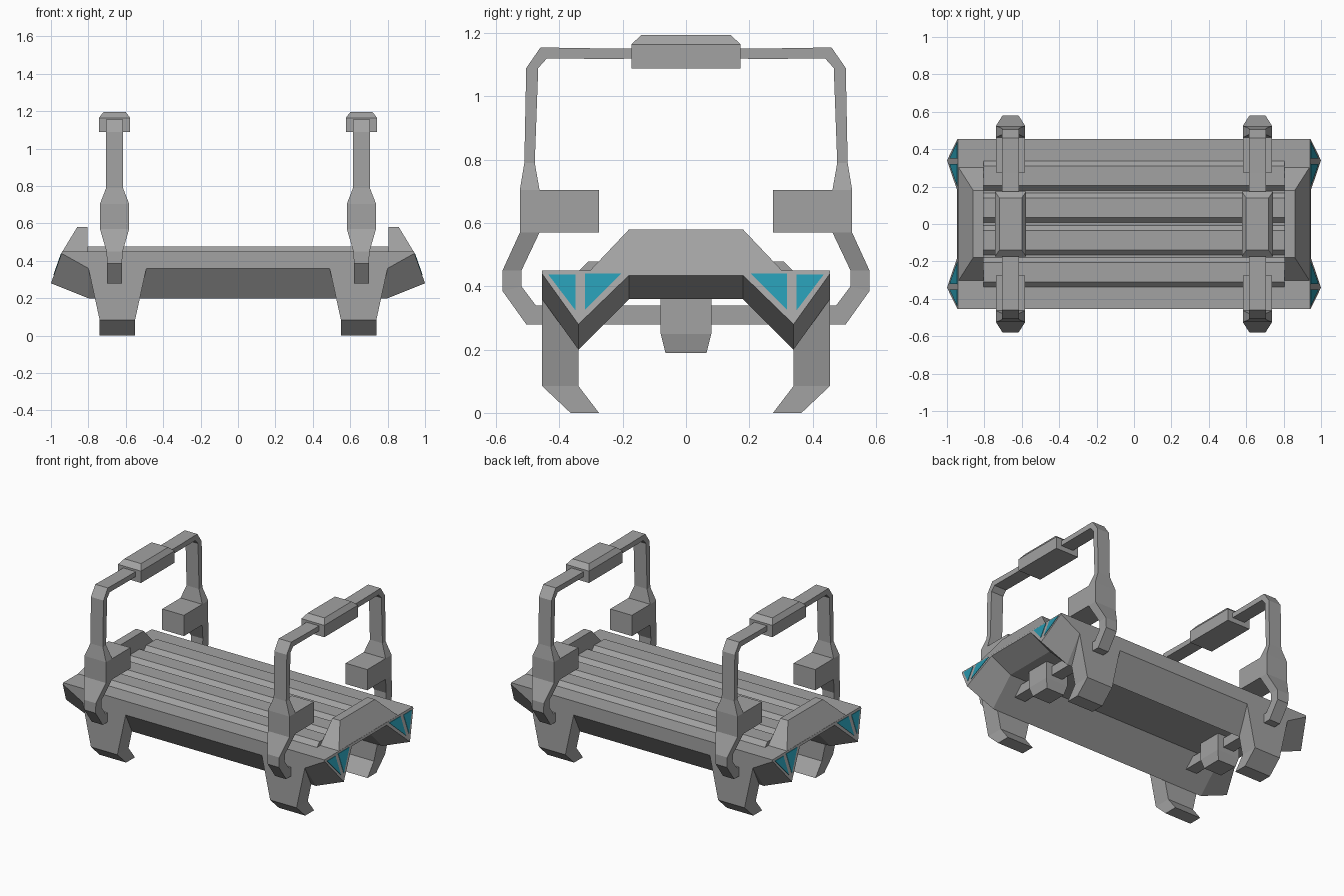
import bpy
import bmesh

cube = bpy.data.objects.get("Cube")
if cube:
    bpy.data.objects.remove(cube, do_unlink=True)


def material(name, rgb):
    mat = bpy.data.materials.new(name)
    mat.use_nodes = True
    mat.diffuse_color = (*rgb, 1)
    mat.node_tree.nodes["Principled BSDF"].inputs["Base Color"].default_value = (*rgb, 1)
    return mat


METAL = material("grey metal", (0.36, 0.36, 0.36))
GLASS = material("teal glass", (0.02, 0.31, 0.42))


def loft(name, sections, caps=(), closed=True, mirror_y=False, mirror_x=True, mat=METAL):
    """Skin a row of matching sections; caps are (section index, point indices)."""
    bm = bmesh.new()
    for sx in ((1, -1) if mirror_x else (1,)):
        for sy in ((1, -1) if mirror_y else (1,)):
            rows = [[bm.verts.new((x * sx, y * sy, z)) for x, y, z in s] for s in sections]
            count = len(rows[0])
            for a, b in zip(rows, rows[1:]):
                for i in range(count if closed else count - 1):
                    j = (i + 1) % count
                    bm.faces.new((a[i], a[j], b[j], b[i]))
            for row, points in caps:
                bm.faces.new([rows[row][p] for p in points])
    bmesh.ops.remove_doubles(bm, verts=bm.verts, dist=0.0001)
    bmesh.ops.recalc_face_normals(bm, faces=bm.faces)
    mesh = bpy.data.meshes.new(name)
    bm.to_mesh(mesh)
    bm.free()
    mesh.materials.append(mat)
    obj = bpy.data.objects.new(name, mesh)
    bpy.context.collection.objects.link(obj)
    return obj


def block(name, layers, **options):
    """Stack of rectangles, each given as x0, x1, y0, y1, z."""
    sections = [[(x0, y0, z), (x1, y0, z), (x1, y1, z), (x0, y1, z)]
                for x0, x1, y0, y1, z in layers]
    return loft(name, sections, caps=[(0, range(4)), (-1, range(4))], **options)


def end_x(z):
    """Slanted plane of the prong ends."""
    return 0.94 + (0.45 - z) * 0.06 / 0.17


# Hull with two keels, and prongs flaring out at each end
profile = [(0, 0.45), (0.18, 0.45), (0.455, 0.45), (0.455, 0.36),
           (0.34, 0.2), (0.18, 0.36), (0, 0.36)]
tip = [(0, 0.45), (0.18, 0.45), (0.455, 0.45), (0.455, 0.44),
       (0.34, 0.28), (0.18, 0.435), (0, 0.435)]
loft("hull",
     [[(x, y, z) for y, z in profile] for x in (0, 0.8)] + [[(end_x(z), y, z) for y, z in tip]],
     caps=[(-1, (0, 1, 5, 6)), (-1, (1, 2, 3, 4, 5))], closed=False, mirror_y=True)

# Triangular glass panes on the prong ends
panes = {"outer_pane": [(0.435, 0.437), (0.35, 0.437), (0.35, 0.325)],
         "inner_pane": [(0.32, 0.44), (0.205, 0.44), (0.32, 0.325)]}
for name, points in panes.items():
    loft(name, [[(end_x(z) + d, y, z) for y, z in points] for d in (-0.003, 0.003)],
         caps=[(0, range(3)), (1, range(3))], mirror_y=True, mat=GLASS)

# Feet hooking inward at the ground
block("legs", [(0.49, 0.8, 0.34, 0.455, 0.36),
               (0.55, 0.74, 0.34, 0.455, 0.085),
               (0.55, 0.74, 0.275, 0.365, 0)], mirror_y=True)

# Raised slats along the deck
for i in range(4):
    y = (i - 1.5) * 0.172
    block(f"deck_slat_{i + 1}", [(-0.805, 0.805, y - 0.084, y + 0.084, 0.445),
                                 (-0.805, 0.805, y - 0.052, y + 0.052, 0.478)], mirror_x=False)

# Sloped stops at both ends of the deck
block("end_stops", [(0.805, 0.94, -0.305, 0.305, 0.448),
                    (0.805, 0.86, -0.18, 0.18, 0.58)])

# Hoops around the hull: outer y, z, inner y, z, half width
CENTRE = 0.66
hoop = [(0, 1.152, 0, 1.12, 0.045),
        (0.275, 1.152, 0.275, 1.119, 0.045),
        (0.46, 1.155, 0.44, 1.12, 0.045),
        (0.505, 1.09, 0.467, 1.09, 0.045),
        (0.511, 0.79, 0.478, 0.79, 0.045),
        (0.525, 0.705, 0.463, 0.705, 0.078),
        (0.525, 0.57, 0.463, 0.57, 0.078),
        (0.58, 0.45, 0.52, 0.45, 0.043),
        (0.58, 0.385, 0.52, 0.4, 0.04),
        (0.505, 0.28, 0.475, 0.34, 0.04),
        (0, 0.28, 0, 0.34, 0.04)]
loft("hoops", [[(CENTRE - w, oy, oz), (CENTRE + w, oy, oz), (CENTRE + w, iy, iz), (CENTRE - w, iy, iz)]
               for oy, oz, iy, iz, w in hoop], mirror_y=True)


def centred(half_x, half_y, z):
    return (CENTRE - half_x, CENTRE + half_x, -half_y, half_y, z)


# Grips, side pads and under-hull clamps carried by the hoops
block("top_grips", [centred(0.083, 0.173, 1.088), centred(0.083, 0.173, 1.165),
                    centred(0.06, 0.14, 1.195)])
block("side_pads", [(CENTRE - 0.078, CENTRE + 0.078, 0.275, 0.524, z) for z in (0.57, 0.705)],
      mirror_y=True)
block("clamps", [centred(0.08, 0.08, 0.37), centred(0.08, 0.08, 0.25), centred(0.065, 0.065, 0.19)])
